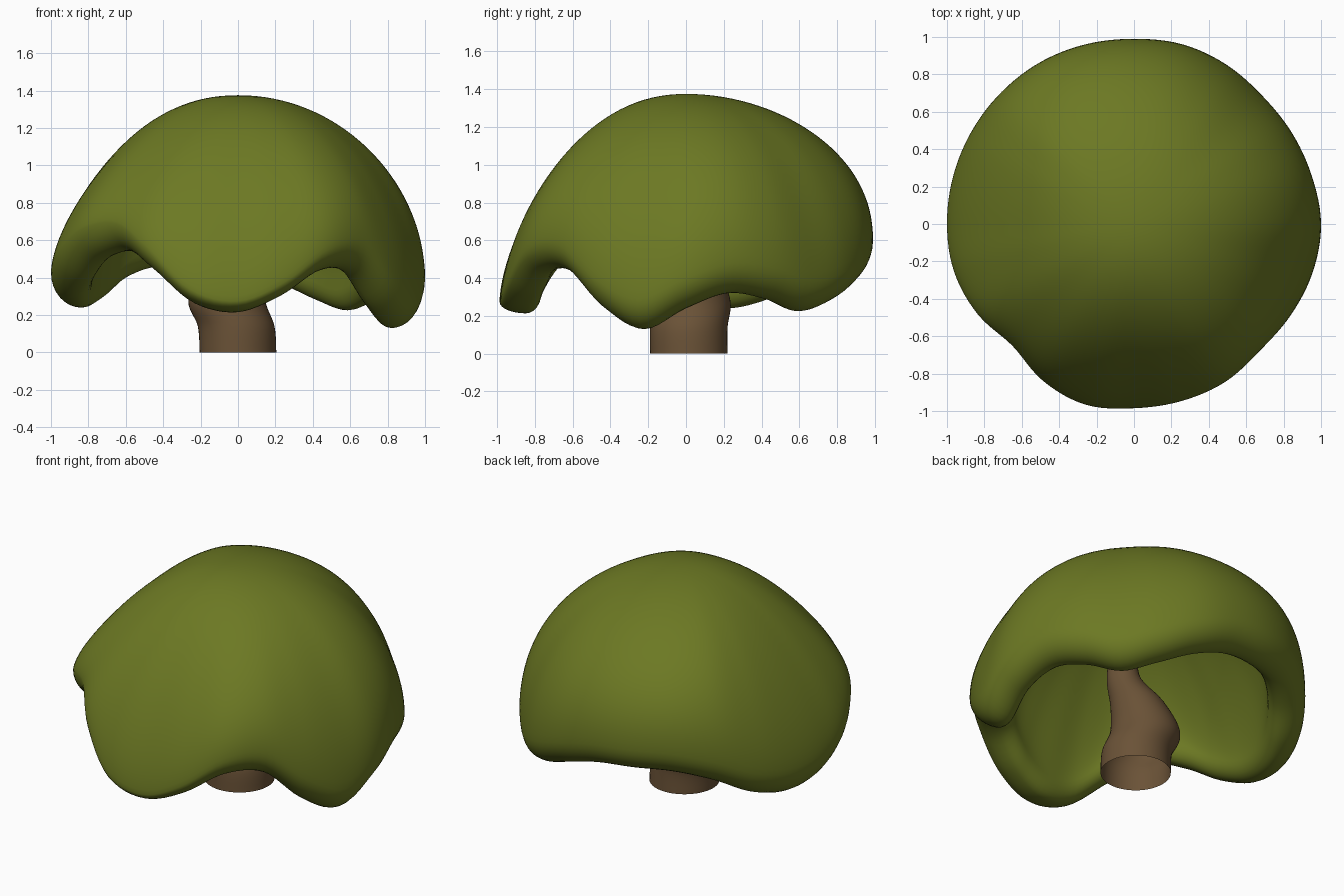
import bpy, bmesh, math

if "Cube" in bpy.data.objects:
    bpy.data.objects.remove(bpy.data.objects["Cube"])

# Canopy measurements every 15 degrees, counter-clockwise from +x
RIM = [.24, .32, .29, .225, .28, .37, .44, .46, .46, .40, .29, .24,
       .27, .37, .50, .54, .43, .26, .215, .30, .435, .43, .24, .13]
RADIUS = [1.0, .985, .975, .97, .985, .995, .99, .995, 1.0, 1.0, 1.0, 1.0,
          1.0, .995, .965, .92, .97, 1.0, .985, .98, .975, .955, .97, .99]
FULLNESS = [1.92, 1.93, 1.92, 1.92, 1.97, 2.03, 2.07, 2.12, 2.15, 2.1, 1.88, 1.68,
            1.56, 1.53, 1.52, 1.52, 1.55, 1.59, 1.62, 1.68, 1.76, 1.83, 1.88, 1.9]
TOP = 1.375
HOLLOW = .16
SEGMENTS = 144


def material(name, rgb):
    m = bpy.data.materials.new(name)
    m.diffuse_color = (*rgb, 1)
    m.use_nodes = True
    m.node_tree.nodes["Principled BSDF"].inputs["Base Color"].default_value = m.diffuse_color
    return m


def spline(vals, u, cyclic=True):
    """Catmull-Rom lookup; u is measured in table steps."""
    n = len(vals)
    i = math.floor(u)
    t = u - i
    pick = (lambda k: vals[k % n]) if cyclic else (lambda k: vals[max(0, min(n - 1, k))])
    a, b, c, d = (pick(i + k) for k in (-1, 0, 1, 2))
    return b + .5 * t * (c - a + t * (2*a - 5*b + 4*c - d + t * (3*(b - c) + d - a)))


def dome(radius, base, top, full, a, mean):
    """Superellipse arc from crown (a = 0) to base (pi/2), blending to an even crown."""
    w = a / (math.pi / 2)
    w = w * w * (3 - 2 * w)
    radius, base = (m + (v - m) * w for m, v in zip(mean, (radius, base)))
    s, c = math.sin(a), max(0, math.cos(a))
    e = 1 + (2 / full - 1) * s
    return radius * s ** e, base + (top - base) * c ** e


def canopy_profile(theta):
    """Outer dome, rounded lip, then the hollow inside."""
    u = math.degrees(theta) / 15
    rim, rad, full = spline(RIM, u), spline(RADIUS, u), spline(FULLNESS, u)
    lip = .16 - .10 * max(0, -math.sin(theta)) ** 6
    mean = (.985, .47 - .04 * math.cos(theta) + .06 * math.sin(theta))
    pts = [dome(rad, rim + lip, TOP, full, math.pi / 2 * k / 32, mean) for k in range(1, 33)]
    for k in range(1, 9):                       # outside of lip
        a = math.pi / 2 * k / 8
        pts.append((rad - .14 * (1 - math.cos(a)), rim + lip * (1 - math.sin(a))))
    for k in range(1, 7):                       # inside of lip
        a = math.pi / 2 * k / 6
        pts.append((rad - .14 - .08 * math.sin(a), rim + .11 * (1 - math.cos(a))))
    for k in range(23, 0, -1):
        pts.append(dome(rad - .22, rim + .11, TOP - HOLLOW, full,
                        math.pi / 2 * k / 24, (.78, mean[1] - .04)))
    return pts


def skin(bm, rings):
    for r0, r1 in zip(rings, rings[1:]):
        n = len(r0)
        for i in range(n):
            bm.faces.new((r0[i], r1[i], r1[(i + 1) % n], r0[(i + 1) % n]))


def finish(bm, name, mat, angle):
    bmesh.ops.recalc_face_normals(bm, faces=bm.faces)
    me = bpy.data.meshes.new(name)
    bm.to_mesh(me)
    bm.free()
    ob = bpy.data.objects.new(name, me)
    bpy.context.collection.objects.link(ob)
    me.materials.append(mat)
    bpy.ops.object.select_all(action='DESELECT')
    ob.select_set(True)
    bpy.context.view_layer.objects.active = ob
    bpy.ops.object.shade_smooth_by_angle(angle=math.radians(angle))


# Canopy: hollow dome with a wavy rolled rim
bm = bmesh.new()
angles = [2 * math.pi * i / SEGMENTS for i in range(SEGMENTS)]
profiles = [canopy_profile(t) for t in angles]
rings = [[bm.verts.new((p[k][0] * math.cos(t), p[k][0] * math.sin(t), p[k][1]))
          for t, p in zip(angles, profiles)] for k in range(len(profiles[0]))]
skin(bm, rings)
for ring, z in ((rings[0], TOP), (rings[-1], TOP - HOLLOW)):
    tip = bm.verts.new((0, 0, z))
    for i in range(SEGMENTS):
        bm.faces.new((tip, ring[i], ring[(i + 1) % SEGMENTS]))
finish(bm, "canopy", material("olive green", (.15, .19, .017)), 80)

# Trunk: bent, tapering tube, open at the foot (x, y, z, radius)
PATH = [(0, .015, 0, .205), (-.01, .015, .14, .205), (-.06, .03, .28, .205),
        (-.02, .01, .46, .16), (.05, -.04, .66, .095), (.03, -.02, .95, .08), (0, 0, 1.27, .07)]
bm = bmesh.new()
rings = []
for j in range(37):
    x, y, z, r = (spline([p[c] for p in PATH], j / 6, False) for c in range(4))
    rings.append([bm.verts.new((x + r * math.cos(a), y + r * math.sin(a), z))
                  for a in (2 * math.pi * i / 48 for i in range(48))])
skin(bm, rings)
bm.faces.new(rings[-1])
finish(bm, "trunk", material("bark brown", (.145, .085, .038)), 50)
